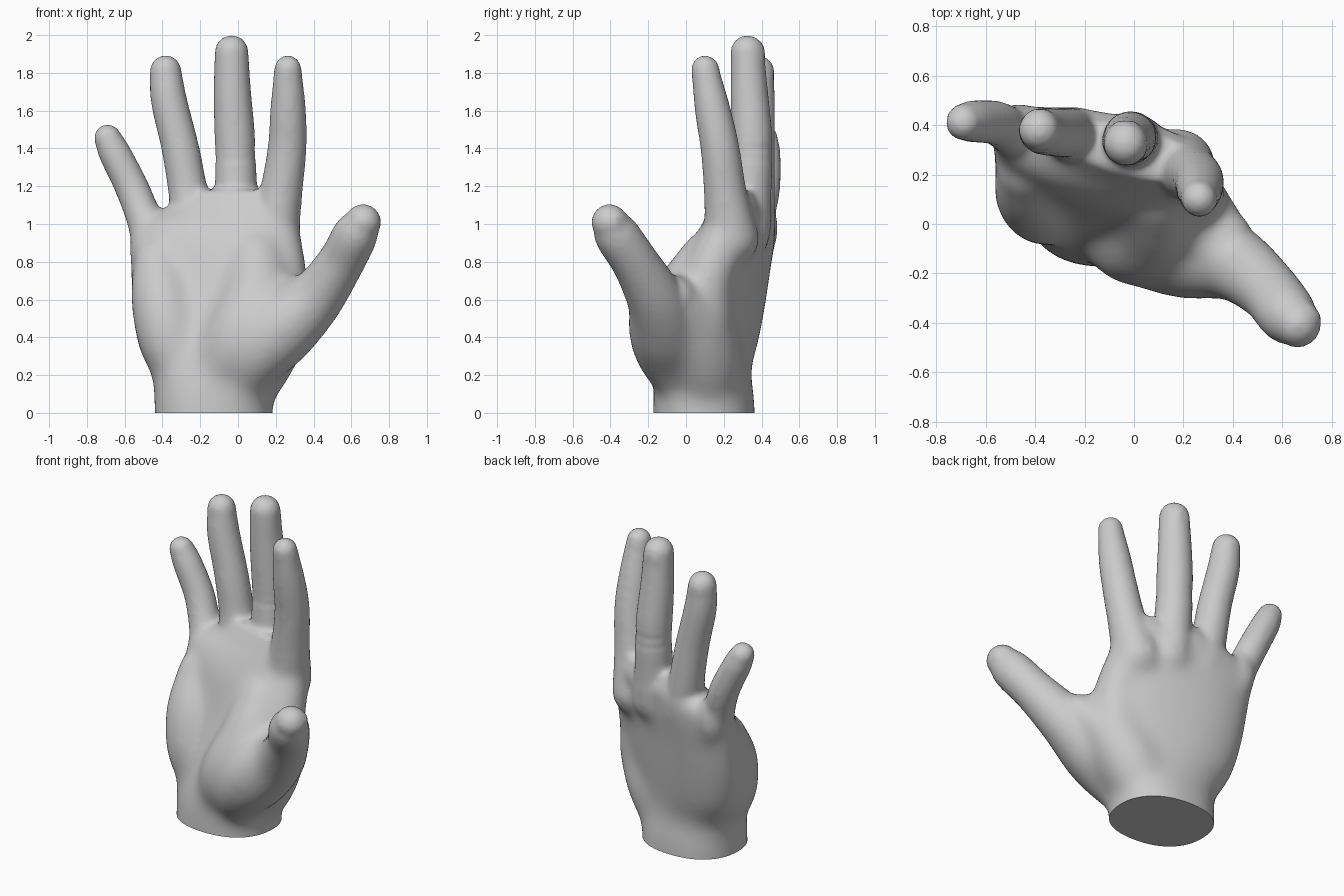
import bpy, bmesh, math
from mathutils import Vector, Matrix

cube = bpy.data.objects.get("Cube")
if cube:
    bpy.data.objects.remove(cube, do_unlink=True)

skin = bpy.data.materials.new("plain_grey")
skin.use_nodes = True
GREY = (0.6, 0.6, 0.6, 1)
skin.diffuse_color = GREY
skin.node_tree.nodes["Principled BSDF"].inputs["Base Color"].default_value = GREY


def spline(points, steps=5):
    """Smooth curve through rows of numbers."""
    rows = [Vector(p) for p in points]
    rows = [rows[0] * 2 - rows[1]] + rows + [rows[-1] * 2 - rows[-2]]
    out = []
    for a, b, c, d in zip(rows, rows[1:], rows[2:], rows[3:]):
        for i in range(steps):
            t = i / steps
            out.append(0.5 * (2 * b + (c - a) * t + (2 * a - 5 * b + 4 * c - d) * t * t
                              + (3 * b - a - 3 * c + d) * t ** 3))
    return out + [rows[-2]]


def loft(bm, rings):
    """Skin a closed body over a list of rings."""
    loops = [[bm.verts.new(p) for p in ring] for ring in rings]
    n = len(loops[0])
    for low, high in zip(loops, loops[1:]):
        for i in range(n):
            j = (i + 1) % n
            bm.faces.new((low[i], low[j], high[j], high[i]))
    bm.faces.new(loops[0][::-1])
    bm.faces.new(loops[-1])


def ball(bm, centre, size, rot=Matrix()):
    bmesh.ops.create_uvsphere(bm, u_segments=24, v_segments=16, radius=1,
                              matrix=Matrix.Translation(centre) @ rot @ Matrix.Diagonal((*size, 1)))


def limb(bm, points):
    """Round tapering tube with ball ends; points are x, y, z, radius."""
    path = spline(points)
    rings = []
    for k, p in enumerate(path):
        tangent = (path[min(k + 1, len(path) - 1)] - path[max(k - 1, 0)]).to_3d()
        rot = tangent.to_track_quat('Z', 'Y')
        rings.append([p.to_3d() + rot @ Vector((math.cos(a), math.sin(a), 0)) * p[3]
                      for a in (math.tau * i / 24 for i in range(24))])
    loft(bm, rings)
    for p in (path[0], path[-1]):
        ball(bm, p.to_3d(), (p[3],) * 3)


# Palm cross-sections: height, centre x, centre y, half width, half depth, turn
PALM = [
    (-0.3, -0.13, 0.095, 0.315, 0.27, 0),
    (0.05, -0.13, 0.095, 0.315, 0.27, -3),
    (0.2, -0.12, 0.09, 0.34, 0.25, -9),
    (0.35, -0.1, 0.11, 0.44, 0.235, -17),
    (0.55, -0.1, 0.16, 0.475, 0.215, -17),
    (0.75, -0.11, 0.21, 0.475, 0.195, -16),
    (0.9, -0.125, 0.25, 0.46, 0.185, -14),
    (1.0, -0.12, 0.28, 0.435, 0.165, -13),
    (1.08, -0.04, 0.29, 0.36, 0.14, -14),
    (1.18, 0.0, 0.29, 0.29, 0.09, -14),
]

# Finger and thumb paths: x, y, z, radius
DIGITS = {
    "little": [(-0.43, 0.34, 0.88, 0.13), (-0.505, 0.38, 1.05, 0.096), (-0.565, 0.41, 1.2, 0.09),
               (-0.655, 0.415, 1.38, 0.085), (-0.69, 0.41, 1.455, 0.073)],
    "ring": [(-0.22, 0.33, 0.95, 0.14), (-0.26, 0.365, 1.15, 0.108), (-0.305, 0.37, 1.4, 0.1),
             (-0.365, 0.375, 1.65, 0.096), (-0.383, 0.38, 1.81, 0.084)],
    "middle": [(0.0, 0.31, 0.95, 0.14), (-0.01, 0.34, 1.18, 0.113), (-0.015, 0.35, 1.42, 0.11),
               (-0.03, 0.335, 1.7, 0.1), (-0.034, 0.325, 1.91, 0.09)],
    "index": [(0.18, 0.24, 0.92, 0.15), (0.225, 0.21, 1.15, 0.115), (0.26, 0.18, 1.4, 0.103),
              (0.265, 0.142, 1.6, 0.095), (0.264, 0.1, 1.82, 0.073)],
    "thumb": [(0.0, 0.0, 0.15, 0.15), (0.1, -0.08, 0.32, 0.19), (0.23, -0.11, 0.45, 0.2),
              (0.4, -0.16, 0.6, 0.155), (0.54, -0.265, 0.79, 0.125), (0.62, -0.365, 0.94, 0.12),
              (0.662, -0.405, 1.01, 0.096)],
}
# Pads under the skin
PADS = [
    # heel of the hand
    [(-0.27, 0.08, 0.18, 0.13), (-0.35, 0.075, 0.36, 0.17),
     (-0.4, 0.13, 0.6, 0.17), (-0.43, 0.22, 0.8, 0.13)],
    # palm side of the thumb base
    [(-0.1, 0.0, 0.2, 0.17), (0.02, -0.06, 0.4, 0.2),
     (0.1, 0.0, 0.6, 0.19), (0.1, 0.13, 0.8, 0.17)],
    # back of the thumb base
    [(0.0, 0.12, 0.1, 0.18), (0.11, 0.1, 0.3, 0.2),
     (0.22, 0.05, 0.48, 0.18), (0.36, -0.06, 0.61, 0.12)],
    # web from thumb to index finger
    [(0.2, 0.08, 0.5, 0.18), (0.23, 0.12, 0.72, 0.14), (0.2, 0.22, 0.95, 0.13)],
    [(0.15, 0.03, 0.45, 0.18), (0.27, -0.03, 0.58, 0.14), (0.4, -0.15, 0.66, 0.09)],
]

bm = bmesh.new()

# Palm and wrist
rings = []
for z, cx, cy, a, b, turn in spline(PALM, 4):
    rot = Matrix.Rotation(math.radians(turn), 3, 'Z')
    ring = []
    for i in range(40):
        c, s = math.cos(math.tau * i / 40), math.sin(math.tau * i / 40)
        edge = Vector((math.copysign(abs(c) ** 0.88, c) * a, math.copysign(abs(s) ** 0.88, s) * b, 0))
        ring.append(Vector((cx, cy, z)) + rot @ edge)
    rings.append(ring)
loft(bm, rings)

# Pads, fingers, thumb
for path in PADS + list(DIGITS.values()):
    limb(bm, path)

# Knuckles on the back of the hand
for name, z in (("little", 0.97), ("ring", 1.02), ("middle", 1.04), ("index", 1.0)):
    base = Vector(DIGITS[name][0][:3]).lerp(Vector(DIGITS[name][1][:3]), 0.5)
    ball(bm, (base.x, base.y + 0.05, z), (0.09, 0.08, 0.15))

# Fingernails on the back of each tip
for name, path in DIGITS.items():
    tip, prev = Vector(path[-1][:3]), Vector(path[-2][:3])
    r = path[-1][3]
    along = (tip - prev).normalized()
    back = Vector((0.75, 0.6, 0.1)) if name == "thumb" else Vector((0, 1, 0))
    back = (back - along * back.dot(along)).normalized()
    rot = Matrix((along.cross(back), along, back)).transposed().to_4x4()
    ball(bm, tip + back * r * 0.84 - along * r * 0.25, (r * 0.62, r * 0.85, r * 0.2), rot)

mesh = bpy.data.meshes.new("hand")
bm.to_mesh(mesh)
bm.free()
hand = bpy.data.objects.new("hand", mesh)
bpy.context.collection.objects.link(hand)

# Blend all parts into one skin
remesh = hand.modifiers.new("blend", 'REMESH')
remesh.mode = 'VOXEL'
remesh.voxel_size = 0.016
smooth = hand.modifiers.new("soften", 'SMOOTH')
smooth.factor = 0.5
smooth.iterations = 8
graph = bpy.context.evaluated_depsgraph_get()
mesh = bpy.data.meshes.new_from_object(hand.evaluated_get(graph))
hand.modifiers.clear()
hand.data = mesh
mesh.name = "hand"

# Soften the palm, fading out towards the fingers and thumb
bm = bmesh.new()
bm.from_mesh(mesh)
PASSES = 45
for k in range(PASSES):
    fade = k / PASSES
    soft = [v for v in bm.verts if v.co.z < 0.7 + 0.42 * fade and v.co.x < 0.3 + 0.15 * fade]
    bmesh.ops.smooth_vert(bm, verts=soft, factor=0.5, use_axis_x=True, use_axis_y=True, use_axis_z=True)

# Flat cut through the wrist
cut = bmesh.ops.bisect_plane(bm, geom=bm.verts[:] + bm.edges[:] + bm.faces[:],
                             plane_co=(0, 0, 0), plane_no=(0, 0, 1), clear_inner=True)
rim = [e for e in cut["geom_cut"] if isinstance(e, bmesh.types.BMEdge)]
bmesh.ops.holes_fill(bm, edges=rim, sides=0)
bmesh.ops.recalc_face_normals(bm, faces=bm.faces[:])
bm.to_mesh(mesh)
bm.free()
mesh.materials.clear()
mesh.materials.append(skin)

bpy.context.view_layer.objects.active = hand
hand.select_set(True)
bpy.ops.object.shade_smooth_by_angle(angle=math.radians(50))
